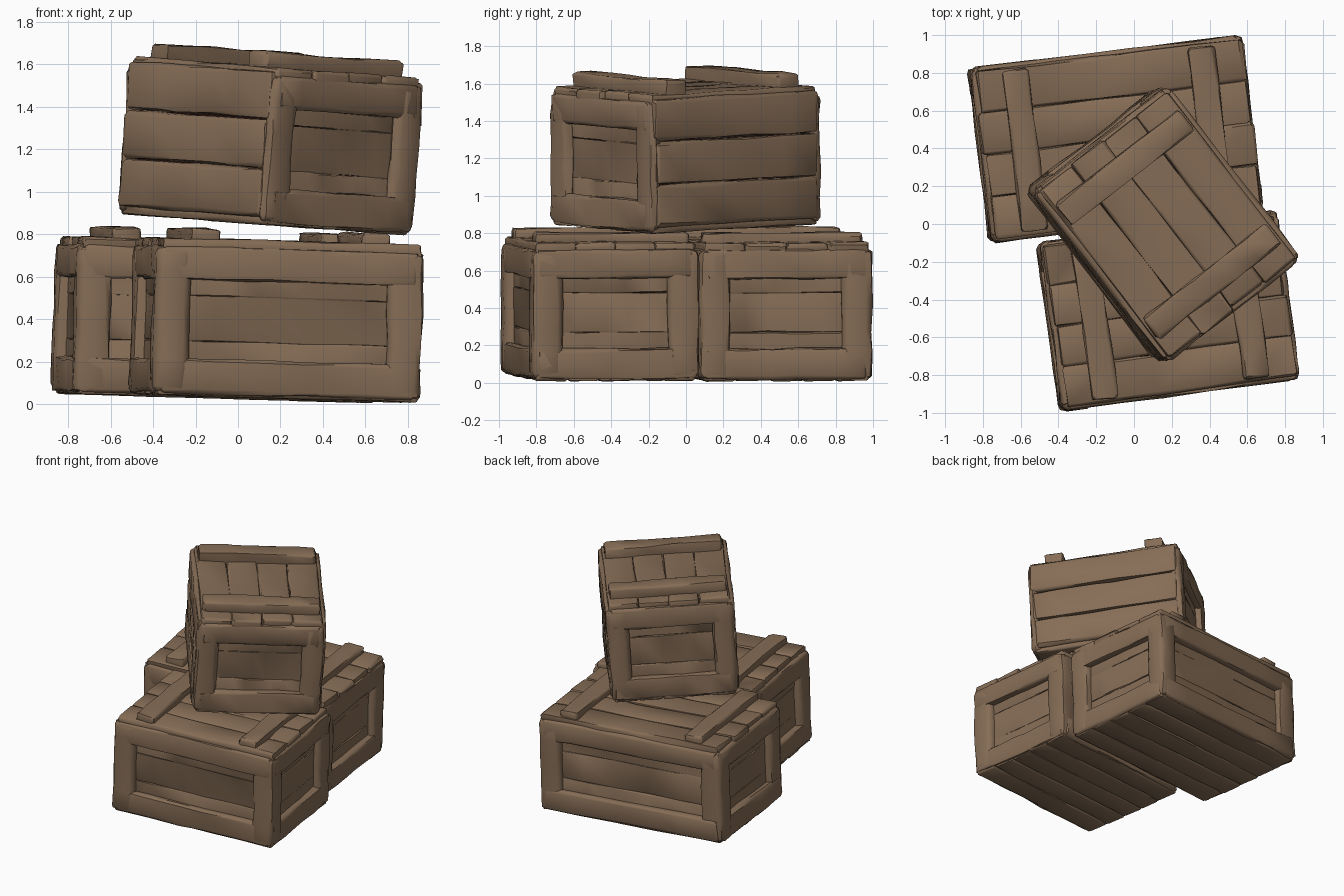
import bpy, bmesh, math, random
from mathutils import Matrix, Vector

if "Cube" in bpy.data.objects:
    bpy.data.objects.remove(bpy.data.objects["Cube"])

random.seed(4)


def material(name, rgb):
    m = bpy.data.materials.new(name)
    m.diffuse_color = (*rgb, 1)
    m.use_nodes = True
    m.node_tree.nodes["Principled BSDF"].inputs["Base Color"].default_value = m.diffuse_color
    return m


WOOD = material("brown wood", (0.238, 0.153, 0.093))
GAP = material("dark gap", (0.018, 0.005, 0.004))


def board(bm, lo, hi, bevel=0.016, wobble=0.006, cuts=4):
    """Add one hand-cut board: a box, cut along its length, dented and bevelled."""
    lo, hi = Vector(lo), Vector(hi)
    size, mid = hi - lo, (lo + hi) / 2
    b = bmesh.new()
    bmesh.ops.create_cube(b, size=1, matrix=Matrix.Translation(mid) @ Matrix.Diagonal((*size, 1)))
    axis = max(range(3), key=lambda i: size[i])
    normal = Vector([1.0 if i == axis else 0.0 for i in range(3)])
    for i in range(1, cuts + 1):
        p = lo + size * ((i + random.uniform(-0.25, 0.25)) / (cuts + 1))
        bmesh.ops.bisect_plane(b, geom=b.verts[:] + b.edges[:] + b.faces[:], plane_co=p, plane_no=normal)
    edges = [e for e in b.edges if e.calc_face_angle(0) > 1]
    if bevel:
        bmesh.ops.bevel(b, geom=edges, offset=bevel, segments=2, profile=0.5, affect='EDGES')
    for v in b.verts:
        v.co += Vector([random.uniform(-wobble, wobble) for _ in range(3)])
    me = bpy.data.meshes.new("tmp")
    b.to_mesh(me)
    b.free()
    bm.from_mesh(me)
    bpy.data.meshes.remove(me)


def finish(bm, name, mat, place):
    me = bpy.data.meshes.new(name)
    bm.to_mesh(me)
    bm.free()
    me.materials.append(mat)
    ob = bpy.data.objects.new(name, me)
    bpy.context.collection.objects.link(ob)
    ob.matrix_world = place
    bpy.ops.object.select_all(action='DESELECT')
    ob.select_set(True)
    bpy.context.view_layer.objects.active = ob
    bpy.ops.object.shade_smooth_by_angle(angle=math.radians(42))


def row(bm, n, lo, hi, axis, gap=0.0, ragged=None, spread=0.02, **kw):
    """Split a slab into n planks along an axis, with ragged ends on another."""
    step = (hi[axis] - lo[axis]) / n
    for i in range(n):
        a, c = list(lo), list(hi)
        a[axis] = lo[axis] + step * i + gap / 2
        c[axis] = lo[axis] + step * (i + 1) - gap / 2
        if ragged is not None:
            a[ragged] += random.uniform(-spread / 2, spread / 2)
            c[ragged] += random.uniform(-spread / 2, spread / 2)
        board(bm, a, c, **kw)


def crate(name, length, width, loc, yaw, tilt, planked_sides=False):
    place = (Matrix.Translation(loc) @ Matrix.Rotation(math.radians(tilt), 4, 'Y')
             @ Matrix.Rotation(math.radians(yaw), 4, 'Z'))
    X, Y = length / 2, width / 2
    z0, z1, r0, r1 = 0.012, 0.705, 0.175, 0.55   # frame and panel heights
    f, t, inset = 0.165, 0.075, 0.05             # frame width, thickness, panel depth
    if planked_sides:
        f = 0.15

    # dark inside, seen through the gaps
    bm = bmesh.new()
    cy = Y - (0.045 if planked_sides else 0.073)
    board(bm, (-X + 0.073, -cy, 0.043), (X - 0.073, cy, 0.695), bevel=0, wobble=0)
    finish(bm, name + "_inside", GAP, place)

    # corner posts and rails
    bm = bmesh.new()
    px = t if planked_sides else f
    for sx in (-1, 1):
        for sy in (-1, 1):
            xs, ys = sorted((sx * X, sx * (X - px))), sorted((sy * Y, sy * (Y - f)))
            board(bm, (xs[0], ys[0], z0), (xs[1], ys[1], z1), bevel=0.034)
        xs = sorted((sx * X, sx * (X - t)))
        for a, c in ((z0, r0), (r1, z1)):
            board(bm, (xs[0], -Y + 0.03, a), (xs[1], Y - 0.03, c), bevel=0.02)
    if not planked_sides:
        for sy in (-1, 1):
            ys = sorted((sy * Y, sy * (Y - t)))
            for a, c in ((z0, r0), (r1, z1)):
                board(bm, (-X + 0.03, ys[0], a), (X - 0.03, ys[1], c), bevel=0.02)
    finish(bm, name + "_frame", WOOD, place)

    # recessed panels, or full side planks
    bm = bmesh.new()
    for s in (-1, 1):
        xs = sorted((s * (X - inset), s * (X - inset - 0.04)))
        row(bm, 3, (xs[0], -Y + 0.09, 0.05), (xs[1], Y - 0.09, z1 - 0.02), 2, bevel=0.006, wobble=0.004)
        if planked_sides:
            ys = sorted((s * (Y + 0.008), s * (Y - 0.055)))
            row(bm, 3, (-X + 0.03, ys[0], 0.035), (X - 0.03, ys[1], z1 + 0.02), 2, ragged=0,
                bevel=0.02, gap=0.006)
        else:
            ys = sorted((s * (Y - inset), s * (Y - inset - 0.04)))
            row(bm, 3, (-X + 0.09, ys[0], 0.05), (X - 0.09, ys[1], z1 - 0.02), 2, bevel=0.006, wobble=0.004)
    finish(bm, name + "_side_planks", WOOD, place)

    # lid planks and base planks
    bm = bmesh.new()
    row(bm, 4, (-X + 0.015, -Y + 0.02, 0.68), (X - 0.015, Y - 0.02, 0.742), 1, ragged=0, spread=0.03)
    finish(bm, name + "_lid_planks", WOOD, place)
    bm = bmesh.new()
    row(bm, 5, (-X + 0.015, -Y + 0.02, 0.002), (X - 0.015, Y - 0.02, 0.055), 1, ragged=0, wobble=0.004)
    finish(bm, name + "_base_planks", WOOD, place)

    # two battens across the lid
    bm = bmesh.new()
    top = 0.815 if planked_sides else 0.792
    for s in (-1, 1):
        c = s * (X - (0.2 if planked_sides else 0.23))
        board(bm, (c - 0.07, -Y + 0.035, 0.715), (c + 0.07, Y - 0.035, top), bevel=0.018)
    finish(bm, name + "_battens", WOOD, place)


crate("back_crate", 1.45, 0.93, (-0.108, 0.45, 0.028), 7.0, 1.7)
crate("front_crate", 1.27, 0.90, (0.17, -0.46, 0.026), 7.8, 1.7)
crate("top_crate", 1.16, 0.895, (0.125, -0.003, 0.845), -52.3, 4.3, planked_sides=True)
